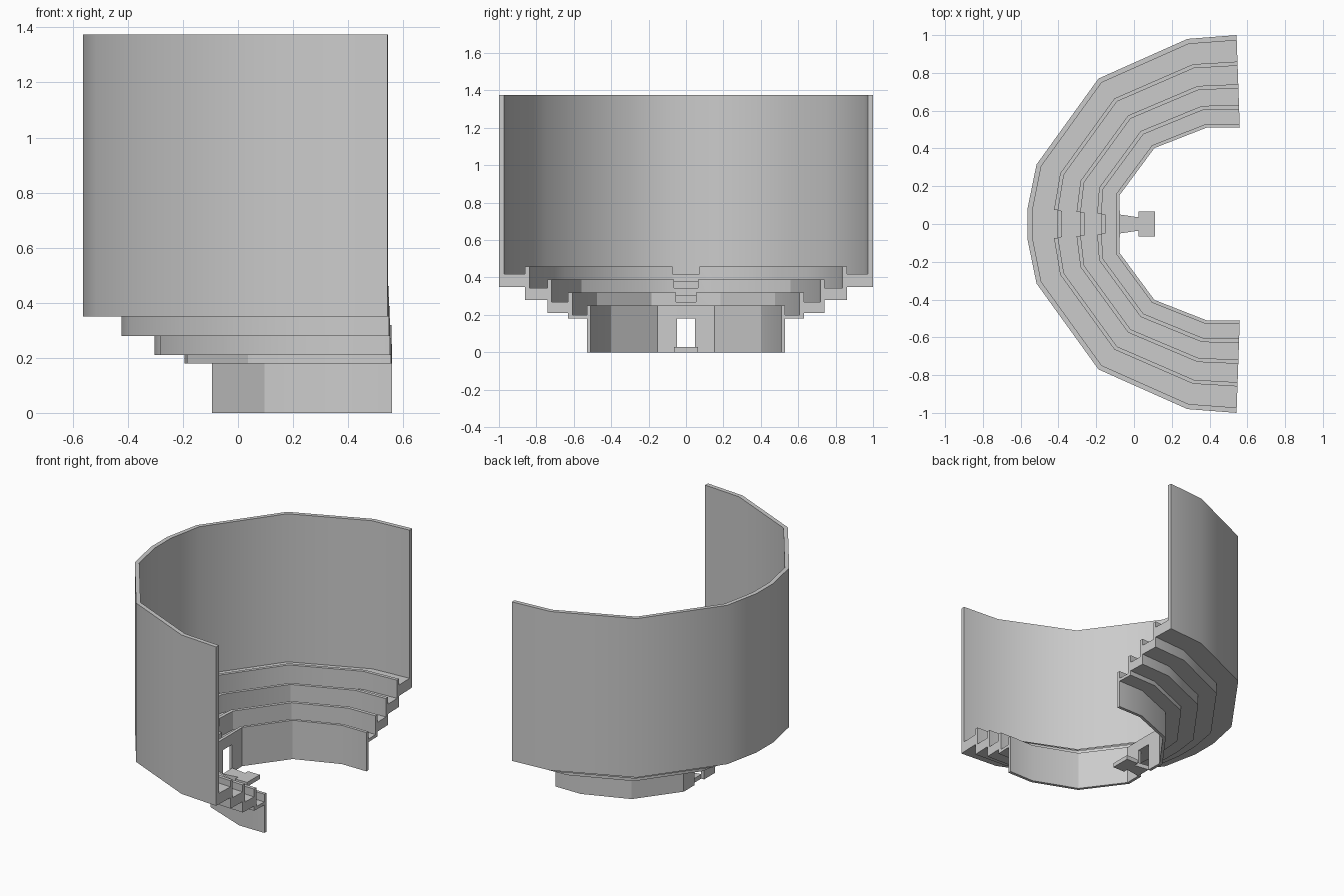
import bpy, bmesh

if "Cube" in bpy.data.objects:
    bpy.data.objects.remove(bpy.data.objects["Cube"])

# Cross-section at the open end: (distance from axis, z, z inside the stair / door gap)
PROFILE = [
    (.53, 0, .18), (.53, .18, .18), (.63, .18, .18), (.63, .21, .21), (.74, .21, .21),
    (.74, .28, .28), (.86, .28, .28), (.86, .35, .35), (1, .35, .35), (1, 1.375, 1.375),
    (.972, 1.375, 1.375), (.972, .42, .42),
    (.86, .42, .42), (.86, .46, .42), (.838, .46, .42), (.838, .343, .343),
    (.74, .343, .343), (.74, .388, .343), (.718, .388, .343), (.718, .27, .27),
    (.63, .27, .27), (.63, .32, .27), (.607, .32, .27), (.607, .2, .2),
    (.53, .2, .2), (.53, .25, .25), (.51, .25, .25), (.51, 0, .18),
]
# Plan stations: inner point and outer point of each radial line
STATIONS = [
    ((.56, .51), (.543, 1)), ((.384, .51), (.283, .98)), ((.108, .402), (-.188, .77)),
    ((-.077, .152), (-.516, .315)), ((-.075, .047), (-.563, .085)),
]


def plan(station, d):
    (ax, ay), (bx, by) = station
    t = (d - .51) / .49
    return ax + (bx - ax) * t, ay + (by - ay) * t


def finish(name, bm):
    bmesh.ops.remove_doubles(bm, verts=bm.verts, dist=1e-5)
    bmesh.ops.recalc_face_normals(bm, faces=bm.faces)
    me = bpy.data.meshes.new(name)
    bm.to_mesh(me)
    bm.free()
    ob = bpy.data.objects.new(name, me)
    bpy.context.collection.objects.link(ob)
    return ob


def prism(name, outline, z0, z1):
    bm = bmesh.new()
    face = bm.faces.new([bm.verts.new((x, y, z0)) for x, y in outline])
    out = bmesh.ops.extrude_face_region(bm, geom=[face], use_keep_orig=True)
    for v in out["geom"]:
        if isinstance(v, bmesh.types.BMVert):
            v.co.z = z1
    return finish(name, bm)


# Tiered balconies with outer wall, swept through all stations
half = [(s, 1) for s in STATIONS]
mirrored = [(((a[0], -a[1]), (b[0], -b[1])), c) for (a, b), c in reversed(half)]
rings_in = half + [(half[-1][0], 2), (mirrored[0][0], 2)] + mirrored
bm = bmesh.new()
rings = [[bm.verts.new((*plan(s, p[0]), p[k])) for p in PROFILE] for s, k in rings_in]
n = len(PROFILE)
for r, q in zip(rings, rings[1:]):
    for i in range(n):
        j = (i + 1) % n
        bm.faces.new((r[i], r[j], q[j], q[i]))
bm.faces.new(rings[0])
bm.faces.new(rings[-1])
bmesh.ops.dissolve_degenerate(bm, dist=1e-5, edges=bm.edges)
tiers = finish("tiered_balcony", bm)
bpy.context.view_layer.objects.active = tiers
tiers.select_set(True)
bpy.ops.object.shade_smooth_by_angle(angle=.541)

# Half-height steps in front of each parapet gap
for i, (d, z, h) in enumerate([(.838, .343, .038), (.718, .27, .036), (.607, .2, .035)]):
    x, y = plan(STATIONS[-1], d)
    w = y - .003
    prism(f"aisle_step_{i + 1}", [(x, -y), (x + .02, -w), (x + .02, w), (x, y)], z, z + h)

# Walkway from the doorway to the small stage
right = [(-.075, -.05), (.025, -.035), (.025, -.065), (.11, -.065)]
prism("stage_walkway", right + [(x, -y) for x, y in reversed(right)], 0, .028)
